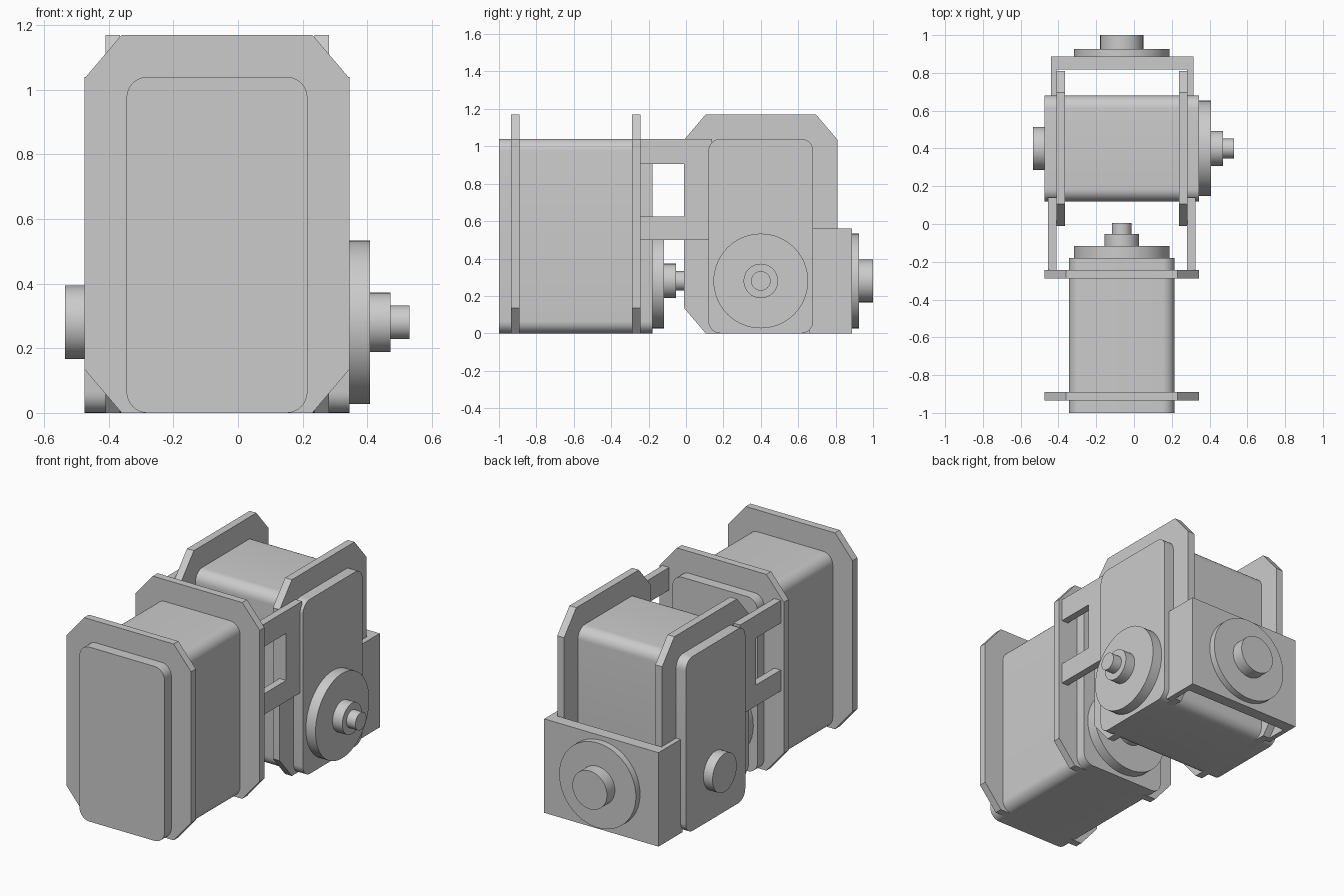
import bpy, bmesh
from math import sin, cos, pi, radians

cube = bpy.data.objects.get("Cube")
if cube:
    bpy.data.objects.remove(cube)

GREY = (0.6, 0.6, 0.6, 1)
mat = bpy.data.materials.new("light grey")
mat.use_nodes = True
mat.diffuse_color = GREY
mat.node_tree.nodes["Principled BSDF"].inputs["Base Color"].default_value = GREY

# Place a profile point (u, v) at depth d along the chosen axis
PLACE = {
    "x": lambda u, v, d: (d, u, v),
    "y": lambda u, v, d: (u, d, v),
    "z": lambda u, v, d: (u, v, d),
}


def prism(name, profile, axis, start, end):
    """Extrude a closed profile along an axis."""
    bm = bmesh.new()
    face = bm.faces.new([bm.verts.new(PLACE[axis](u, v, start)) for u, v in profile])
    out = bmesh.ops.extrude_face_region(bm, geom=[face])
    tip = [g for g in out["geom"] if isinstance(g, bmesh.types.BMVert)]
    move = PLACE[axis](0, 0, end - start)
    bmesh.ops.translate(bm, verts=tip, vec=move)
    # the base face is kept by the extrusion, so the solid is closed
    bmesh.ops.recalc_face_normals(bm, faces=bm.faces)
    mesh = bpy.data.meshes.new(name)
    bm.to_mesh(mesh)
    bm.free()
    mesh.materials.append(mat)
    obj = bpy.data.objects.new(name, mesh)
    bpy.context.collection.objects.link(obj)
    bpy.ops.object.select_all(action="DESELECT")
    obj.select_set(True)
    bpy.context.view_layer.objects.active = obj
    bpy.ops.object.shade_smooth_by_angle(angle=radians(30))
    return obj


def circle(u, v, r, n=64):
    return [(u + r * cos(2 * pi * i / n), v + r * sin(2 * pi * i / n)) for i in range(n)]


def rounded_rect(u, half, height, r=0.065, n=8):
    corners = [(u + half - r, height - r), (u - half + r, height - r),
               (u - half + r, r), (u + half - r, r)]
    return [(cu + r * cos(pi / 2 * (q + i / n)), cv + r * sin(pi / 2 * (q + i / n)))
            for q, (cu, cv) in enumerate(corners) for i in range(n + 1)]


def chamfered_rect(u, half, height, cu=0.115, cv=0.135):
    return [(u + su * w, v) for su, w, v in (
        (1, half, height - cv), (1, half - cu, height),
        (-1, half - cu, height), (-1, half, height - cv),
        (-1, half, cv), (-1, half - cu, 0),
        (1, half - cu, 0), (1, half, cv))]


SHAFT_Z = 0.28


def servo(label, axis, start, centre):
    """Motor body, two flanges and a stepped output shaft."""
    prism(label + "_motor_body", rounded_rect(centre, 0.28, 1.04), axis, start, start + 0.82)
    for side, offset in (("rear", 0.065), ("output", 0.712)):
        prism(f"{label}_{side}_flange", chamfered_rect(centre, 0.41, 1.17),
              axis, start + offset, start + offset + 0.045)
    depth = start + 0.82
    for part, radius, length in (("horn", 0.253, 0.063), ("hub", 0.092, 0.064), ("shaft", 0.052, 0.058)):
        prism(f"{label}_output_{part}", circle(centre, SHAFT_Z, radius), axis, depth, depth + length)
        depth += length


# The two motors, at right angles to each other
servo("front", "y", -1.0, -0.065)
servo("back", "x", -0.475, 0.40)
prism("back_motor_pivot", circle(0.40, SHAFT_Z, 0.114), "x", -0.535, -0.475)

# Link arms with an open window, joining the motors
arm = [(-0.243, 0.50), (0.14, 0.50), (0.14, 1.04), (-0.243, 1.04),
       (-0.243, 0.905), (-0.01, 0.905), (-0.01, 0.625), (-0.243, 0.625)]
for side, x in (("right", -0.455), ("left", 0.281)):
    prism(side + "_link_arm", arm, "x", x, x + 0.044)

# U-shaped bracket wrapped around the back flanges
bracket = [(-0.44, 0.66), (-0.44, 0.887), (0.314, 0.887), (0.314, 0.66),
           (0.281, 0.66), (0.281, 0.817), (-0.411, 0.817), (-0.411, 0.66)]
prism("back_bracket", bracket, "z", 0, 0.56)
prism("bracket_horn", circle(-0.065, SHAFT_Z, 0.253), "y", 0.887, 0.926)
prism("bracket_pivot", circle(-0.065, SHAFT_Z, 0.114), "y", 0.926, 1.0)
